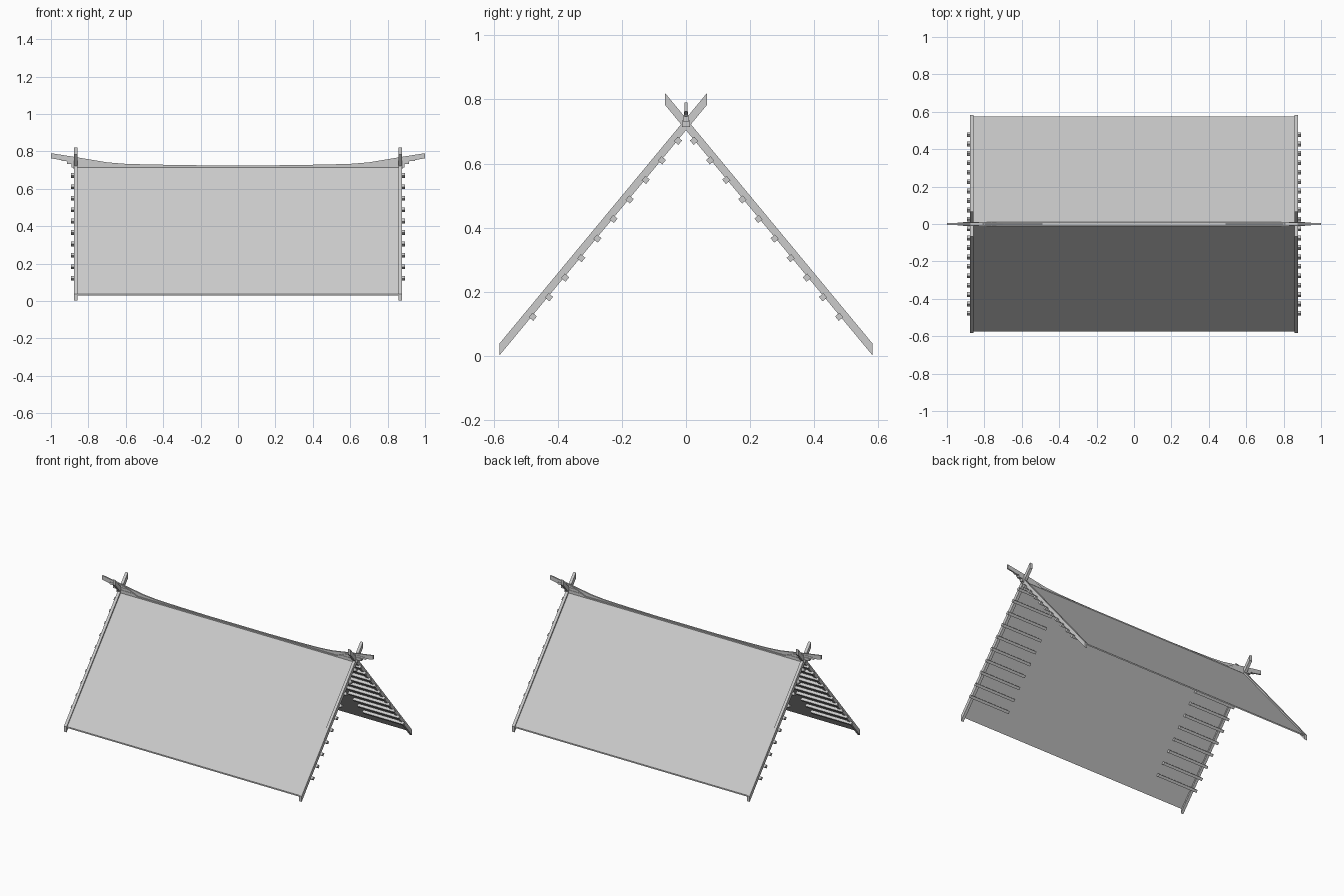
import bpy, bmesh
from mathutils import Vector

cube = bpy.data.objects.get("Cube")
if cube:
    bpy.data.objects.remove(cube)

# One plain grey for the whole roof
GREY = (0.6, 0.6, 0.6, 1)
mat = bpy.data.materials.new("plain_grey")
mat.use_nodes = True
mat.diffuse_color = GREY
mat.node_tree.nodes["Principled BSDF"].inputs["Base Color"].default_value = GREY


def prism(name, outline, direction):
    """Extrude a closed planar outline along a direction."""
    bm = bmesh.new()
    face = bm.faces.new([bm.verts.new(p) for p in outline])
    out = bmesh.ops.extrude_face_region(bm, geom=[face])
    verts = [g for g in out["geom"] if isinstance(g, bmesh.types.BMVert)]
    bmesh.ops.translate(bm, verts=verts, vec=direction)
    bmesh.ops.recalc_face_normals(bm, faces=bm.faces)
    mesh = bpy.data.meshes.new(name)
    bm.to_mesh(mesh)
    bm.free()
    mesh.materials.append(mat)
    obj = bpy.data.objects.new(name, mesh)
    bpy.context.collection.objects.link(obj)
    return obj


def along_x(name, profile, x0, x1):
    return prism(name, [(x0, y, z) for y, z in profile], (x1 - x0, 0, 0))


def along_y(name, profile, width):
    return prism(name, [(x, -width / 2, z) for x, z in profile], (0, width, 0))


def strip(y0, y1, apex, slope, depth):
    """Sloping band with upright end cuts, as a y-z outline."""
    return [(y0, apex - slope * y0), (y1, apex - slope * y1),
            (y1, apex - slope * y1 - depth), (y0, apex - slope * y0 - depth)]


SLOPE = 1.207
down = Vector((1, -SLOPE)).normalized()
out = Vector((SLOPE, 1)).normalized()

for side, label in ((-1, "front"), (1, "back")):
    # Thin roof slope
    panel = strip(0.004, 0.575, 0.727, 1.2, 0.009)
    along_x(label + "_roof_panel", [(side * y, z) for y, z in panel], -0.866, 0.866)
    for end, hand in ((-1, "right"), (1, "left")):
        # Gable board that crosses its partner above the ridge
        board = strip(-0.066, 0.582, 0.741, SLOPE, 0.037)
        along_x(f"{label}_{hand}_gable_board", [(side * y, z) for y, z in board],
                end * 0.858, end * 0.877)
        # Short purlins under the gable edge
        for i in range(10):
            c = Vector((0.025 + 0.0503 * i, 0.671 - 0.061 * i))
            square = [c + 0.009 * (a * down + b * out)
                      for a, b in ((-1, -1), (1, -1), (1, 1), (-1, 1))]
            along_x(f"{label}_{hand}_purlin_{i + 1}",
                    [(side * p.x, p.y) for p in square], end * 0.59, end * 0.893)

# Ridge beam under the crest
along_x("ridge_beam", [(-0.011, 0.706), (0.011, 0.706), (0.011, 0.722), (-0.011, 0.722)],
        -0.88, 0.88)

# Crest with upswept ends
half = [(0.18, 0.725), (0.45, 0.729), (0.6, 0.733), (0.7, 0.741), (0.86, 0.768), (1.0, 0.79)]
under = [(1.0, 0.763), (0.94, 0.752), (0.86, 0.735), (0.7, 0.718)]
right_side = half + under
along_y("ridge_crest", right_side + [(-x, z) for x, z in reversed(right_side)], 0.009)

# Stepped brackets carrying the crest ends, wider towards the bottom
STEPS = [(0.945, 0.748, 0.762, 0.014), (0.915, 0.732, 0.750, 0.019), (0.89, 0.714, 0.734, 0.024)]
for end, hand in ((-1, "right"), (1, "left")):
    for i, (tip, low, high, width) in enumerate(STEPS):
        inner = 0.80 - 0.04 * i
        along_y(f"{hand}_crest_bracket_{i + 1}",
                [(end * inner, low), (end * tip, low), (end * tip, high),
                 (end * (inner + 0.04), high)], width)
